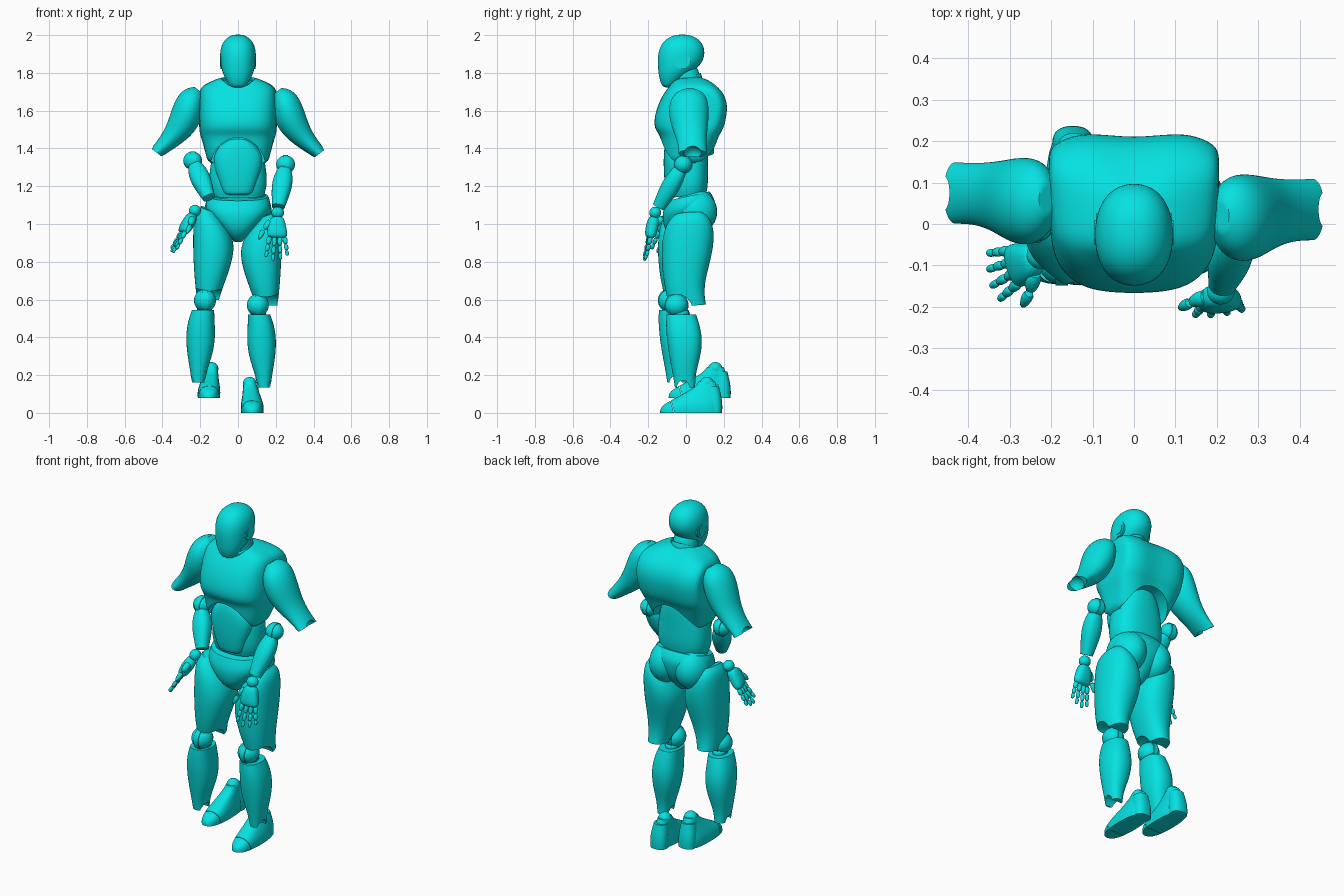
import bpy, bmesh, math
from mathutils import Matrix, Vector

cube = bpy.data.objects.get("Cube")
if cube:
    bpy.data.objects.remove(cube, do_unlink=True)

teal = bpy.data.materials.new("turquoise")
teal.use_nodes = True
teal.diffuse_color = (0.002, 0.76, 0.76, 1)
teal.node_tree.nodes["Principled BSDF"].inputs["Base Color"].default_value = teal.diffuse_color
UP = Vector((0, 0, 1))
STAY = Matrix.Identity(4)


def mirrored(x=0, y=0, z=0):
    return Matrix.Translation((x, y, z)) @ Matrix.Scale(-1, 4, (1, 0, 0))


def finish(name, bm, subdivide=0, cutters=()):
    bmesh.ops.recalc_face_normals(bm, faces=bm.faces)
    mesh = bpy.data.meshes.new(name)
    bm.to_mesh(mesh)
    bm.free()
    mesh.materials.append(teal)
    ob = bpy.data.objects.new(name, mesh)
    bpy.context.collection.objects.link(ob)
    bpy.ops.object.select_all(action="DESELECT")
    ob.select_set(True)
    bpy.context.view_layer.objects.active = ob
    if subdivide:
        ob.modifiers.new("round", "SUBSURF").levels = subdivide
        bpy.ops.object.modifier_apply(modifier="round")
    for cutter in cutters:
        mod = ob.modifiers.new("cut", "BOOLEAN")
        mod.object, mod.operation, mod.solver = cutter, "DIFFERENCE", "EXACT"
        bpy.ops.object.modifier_apply(modifier="cut")
        bpy.data.objects.remove(cutter, do_unlink=True)
    bpy.ops.object.shade_smooth_by_angle(angle=math.radians(40))
    return ob


def loft(name, rings, power=2.0, axis=UP, place=STAY, crisp=False, shape=None,
         cutters=(), sides=16, subdivide=2):
    """Skin superellipse rings (x, y, z, half width, half depth) across an axis."""
    turn = UP.rotation_difference(Vector(axis)).to_matrix()
    bm = bmesh.new()
    loops = []
    for x, y, z, a, b in rings:
        loop = []
        for i in range(sides):
            t = math.tau * i / sides
            c, s = math.cos(t), math.sin(t)
            e = 2 / power
            p = Vector((a * math.copysign(abs(c) ** e, c), b * math.copysign(abs(s) ** e, s), 0))
            p = Vector((x, y, z)) + turn @ p
            if shape:
                p = shape(p)
            loop.append(bm.verts.new(place @ p))
        loops.append(loop)
    for low, high in zip(loops, loops[1:]):
        for i in range(sides):
            j = (i + 1) % sides
            bm.faces.new((low[i], low[j], high[j], high[i]))
    caps = [bm.faces.new(loops[0]), bm.faces.new(loops[-1])]
    if crisp:
        crease = bm.edges.layers.float.new("crease_edge")
        for cap in caps:
            for edge in cap.edges:
                edge[crease] = 1
    return finish(name, bm, subdivide, cutters)


def ball(name, centre, size, place=STAY):
    bm = bmesh.new()
    m = place @ Matrix.Translation(centre) @ Matrix.Diagonal((*size, 1))
    bmesh.ops.create_uvsphere(bm, u_segments=28, v_segments=18, radius=1, matrix=m)
    ob = finish(name, bm)
    ob.hide_render = name == "cutter"
    return ob


def disc(name, centre, size, axis, place=STAY):
    bm = bmesh.new()
    turn = UP.rotation_difference(Vector(axis)).to_matrix().to_4x4()
    m = place @ Matrix.Translation(centre) @ turn @ Matrix.Diagonal((*size, 1))
    bmesh.ops.create_cone(bm, cap_ends=True, segments=40, radius1=1, radius2=1, depth=1, matrix=m)
    ob = finish(name, bm)
    ob.hide_render = name == "cutter"
    return ob


# Head, ears, neck and collar
loft("head", [(0, -.095, 1.722, .033, .022), (0, -.09, 1.738, .05, .042),
              (0, -.075, 1.78, .074, .07), (0, -.045, 1.82, .09, .105),
              (0, -.028, 1.87, .097, .125), (0, -.022, 1.92, .097, .125),
              (0, -.02, 1.965, .082, .105), (0, -.02, 1.993, .05, .065),
              (0, -.02, 2.003, .02, .025)], power=2.2)
for side in (-1, 1):
    disc("ear_ring", (side * .085, -.02, 1.865), (.045, .045, .014), (1, 0, 0))
    disc("ear_centre", (side * .086, -.02, 1.865), (.03, .03, .018), (1, 0, 0))
loft("neck", [(0, .02, 1.66, .075, .08), (0, .01, 1.76, .07, .072), (0, -.01, 1.86, .064, .068)])


def tilt(amount):
    return lambda p: Vector((p.x, p.y, p.z + amount * p.y))


loft("collar", [(0, .005, 1.70, .08, .082), (0, .003, 1.73, .085, .088),
                (0, 0, 1.765, .076, .08)], shape=tilt(.45), crisp=True)


# Chest shell: square back, spine groove, neck hollow and arched openings
def back_shape(p):
    if p.y > .06 and 1.4 < p.z < 1.74:
        p.x = max(-.206, min(.206, p.x * (1 + 2 * (p.y - .06))))
    if p.y > .05:
        p.y -= .02 * math.exp(-(p.x / .05) ** 2)
    return p


arches = [disc("cutter", (0, y, 1.28), (.15, .178, .3), (0, 1, 0)) for y in (-.2, .2)]
arches.append(ball("cutter", (0, -.02, 1.79), (.092, .1, .1)))
loft("chest", [(0, .012, 1.305, .155, .105), (0, .01, 1.36, .17, .135),
               (0, .02, 1.44, .188, .152), (0, .022, 1.475, .196, .165),
               (0, .02, 1.505, .202, .188), (0, .026, 1.56, .206, .196),
               (0, .04, 1.63, .206, .19), (0, .045, 1.69, .203, .165),
               (0, .042, 1.73, .192, .13), (0, .03, 1.762, .13, .1),
               (0, .02, 1.782, .07, .06)],
     power=2.9, shape=back_shape, cutters=arches, sides=24)

# Abdomen and its front plate
loft("abdomen", [(0, .015, 1.15, .14, .095), (0, .012, 1.2, .158, .108),
                 (0, .01, 1.3, .152, .108), (0, .01, 1.39, .13, .11),
                 (0, .01, 1.47, .09, .1)], power=2.5, crisp=True, shape=tilt(.15))
loft("abdomen_plate", [(0, -.05, 1.15, .07, .05), (0, -.05, 1.17, .088, .058),
                       (0, -.05, 1.25, .112, .068), (0, -.05, 1.33, .138, .07),
                       (0, -.05, 1.39, .12, .068), (0, -.05, 1.43, .08, .06),
                       (0, -.05, 1.455, .04, .05)], power=2.6)

# Pelvis and buttocks
loft("pelvis", [(0, .01, .91, .025, .04), (0, .01, .945, .055, .09),
                (0, .012, 1.0, .11, .13), (0, .014, 1.06, .165, .142),
                (0, .015, 1.10, .18, .14), (0, .012, 1.145, .163, .115)],
     power=2.3, crisp=True, shape=tilt(.22))
for side in (-1, 1):
    ball("buttock", (side * .085, .05, 1.065), (.093, .115, .118))


def thigh_top(p):
    lift = max(0, min(1, (p.z - .85) / .15))
    p.z += .08 * p.y + .35 * (p.x - .17) * lift
    return p


# Legs, the second one offset from the mirror of the first
for thigh_at, knee_at, shin_at, foot_at in (
        (STAY, STAY, STAY, STAY),
        (mirrored(-.008, -.02, .03), mirrored(-.07, -.035, .025),
         mirrored(-.073, -.04, .025), mirrored(-.078, .045, .078))):
    hollow = ball("cutter", (.15, -.045, .55), (.15, .085, .085), thigh_at)
    loft("thigh", [(.15, .015, 1.055, .04, .08), (.142, .015, 1.015, .082, .125),
                   (.125, .012, .93, .107, .142), (.12, .003, .82, .112, .136),
                   (.135, -.008, .7, .09, .112), (.147, -.002, .62, .07, .1),
                   (.15, .008, .565, .06, .1)],
         power=2.3, crisp=True, place=thigh_at, shape=thigh_top, cutters=[hollow])
    ball("knee", (.105, -.05, .57), (.058, .062, .06), knee_at)
    disc("knee_band", (.105, -.05, .57), (.064, .064, .03), (1, 0, 0), knee_at)
    loft("knee_pin", [(.108, -.03, .5, .05, .06), (.108, -.035, .56, .035, .045)], place=knee_at)
    notch = ball("cutter", (.135, -.015, .13), (.12, .035, .045), shin_at)
    loft("shin", [(.137, -.005, .135, .036, .055), (.136, -.01, .2, .045, .06),
                  (.128, -.006, .29, .07, .082), (.125, -.006, .38, .08, .096),
                  (.122, -.016, .46, .072, .092), (.112, -.025, .52, .06, .08)],
         power=2.4, crisp=True, place=shin_at, cutters=[notch])
    groove = disc("cutter", (.08, -.062, .0), (.2, .2, .003), (0, 1, .3), foot_at)
    loft("foot", [(.076, .025, 0, .06, .165), (.076, .025, .03, .062, .165),
                  (.074, .045, .06, .058, .14), (.07, .08, .1, .046, .095),
                  (.064, .108, .14, .038, .058), (.062, .11, .165, .032, .045)],
         power=2.5, crisp=True, place=foot_at, cutters=[groove])
    loft("heel", [(.07, .15, 0, .05, .042), (.07, .15, .06, .052, .045),
                  (.067, .135, .14, .04, .04)], power=2.4, place=foot_at, crisp=True)
    ball("ankle", (.062, .11, .155), (.036, .038, .036), foot_at)

# Upper arms with hollow elbow ends
for arm_at in (STAY, mirrored(0, .04, .005)):
    socket = ball("cutter", (.445, .035, 1.362), (.05, .05, .05), arm_at)
    loft("upper_arm", [(.21, .02, 1.705, .025, .04), (.222, .02, 1.685, .055, .08),
                       (.248, .015, 1.64, .082, .108), (.278, .015, 1.56, .09, .108),
                       (.325, .025, 1.477, .066, .088), (.38, .033, 1.42, .048, .075),
                       (.432, .035, 1.373, .036, .076)],
         axis=(-.6, 0, .8), place=arm_at, crisp=True, cutters=[socket])
    loft("shoulder_cap", [(.18, .03, 1.62, .06, .06), (.225, .03, 1.62, .06, .06)],
         axis=(1, 0, 0), place=arm_at)


def forearm(elbow, wrist):
    elbow, wrist = Vector(elbow), Vector(wrist)
    rings = []
    for t, width, depth in ((.12, .034, .036), (.25, .05, .044), (.5, .056, .052),
                            (.75, .046, .044), (1, .034, .034)):
        rings.append((*elbow.lerp(wrist, t), width, depth))
    loft("forearm", rings, power=2.3, axis=elbow - wrist, crisp=True)
    ball("elbow", elbow, (.05, .048, .048))
    disc("elbow_band", elbow, (.05, .05, .028), (1, 0, 0))


forearm((.252, -.015, 1.315), (.213, -.145, 1.09))
forearm((-.24, .005, 1.335), (-.155, -.115, 1.14))


def limb(name, points, radii, place):
    axis = Vector(points[0]) - Vector(points[-1])
    rings = [(*p, r, r) for p, r in zip(points, radii)]
    loft(name, rings, axis=axis, place=place, sides=8, subdivide=1)


def hand(wrist, down, thumb):
    """Hand built hanging down with the thumb towards local +x."""
    z = -Vector(down).normalized()
    y = z.cross(Vector(thumb)).normalized()
    turn = Matrix((y.cross(z), y, z)).transposed().to_4x4()
    place = Matrix.Translation(wrist) @ turn @ Matrix.Scale(1.12, 4)
    ball("wrist", (0, 0, 0), (.03, .028, .028), place)
    loft("palm", [(0, 0, -.015, .03, .024), (.004, 0, -.06, .044, .03),
                  (0, 0, -.1, .05, .028), (0, 0, -.125, .045, .02)], power=2.5, place=place)
    for i, length in enumerate((.038, .044, .041, .034)):
        x = .036 - .024 * i
        tip = Vector((x, 0, -.118))
        for k in range(3):
            step = Vector((.18 * x / .04, .0, -1)).normalized() * length * (1 - .12 * k)
            r = .0135 - .0018 * k
            end = tip + step
            limb("finger", [tip, tip.lerp(end, .2), tip.lerp(end, .75), end],
                 (r * .7, r, r * .95, r * .6), place)
            tip = end
    base, mid, end = Vector((.03, 0, -.04)), Vector((.065, 0, -.085)), Vector((.088, 0, -.135))
    limb("thumb_base", [base, base.lerp(mid, .4), mid], (.018, .02, .013), place)
    limb("thumb_tip", [mid, mid.lerp(end, .4), end], (.013, .015, .007), place)


hand((.21, -.163, 1.06), (-.02, -.22, -1), (-1, -.1, 0))
hand((-.228, -.075, 1.07), (-.55, -.25, -1), (.25, -1, 0))
